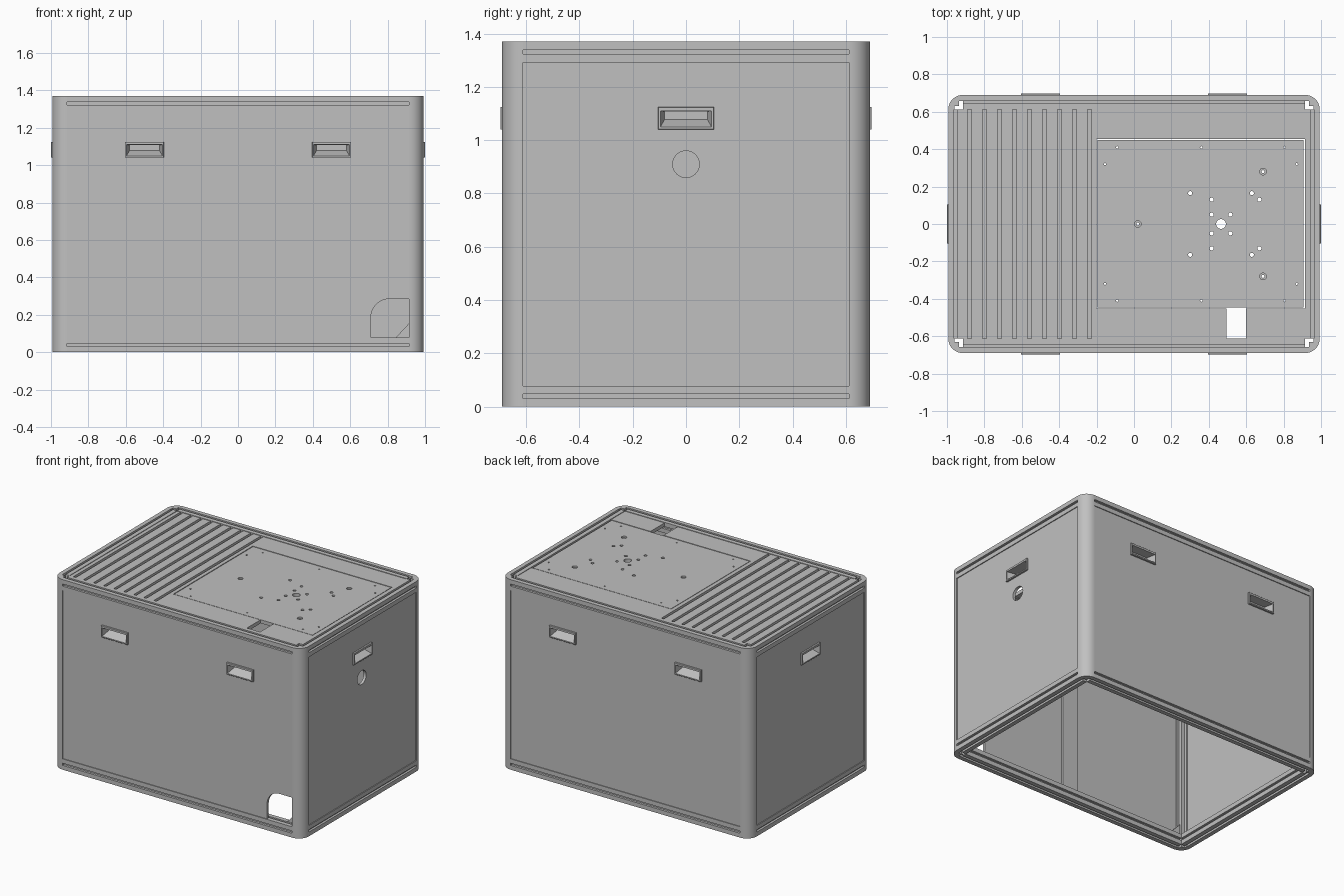
import bpy, bmesh, math
from mathutils import Matrix, Vector

cube = bpy.data.objects.get("Cube")
if cube:
    bpy.data.objects.remove(cube, do_unlink=True)

X, Y, H = 0.993, 0.69, 1.37      # outer half sizes and height
S = 0.078                        # rail and post section
XI, YI = X - S, Y - S            # inner edges of the frame
INSET, THICK = 0.006, 0.02       # panel setback and thickness

grey = bpy.data.materials.new("light_grey_metal")
grey.use_nodes = True
grey.diffuse_color = (0.53, 0.53, 0.53, 1)
grey.node_tree.nodes["Principled BSDF"].inputs["Base Color"].default_value = (0.53, 0.53, 0.53, 1)


def finish(name, bm):
    bmesh.ops.recalc_face_normals(bm, faces=bm.faces[:])
    me = bpy.data.meshes.new(name)
    bm.to_mesh(me)
    bm.free()
    me.materials.append(grey)
    ob = bpy.data.objects.new(name, me)
    bpy.context.collection.objects.link(ob)
    return ob


def prisms(name, polys, axis, lo, hi):
    """Extrude flat outlines along an axis."""
    place = {"x": lambda a, b, t: (t, a, b),
             "y": lambda a, b, t: (a, t, b),
             "z": lambda a, b, t: (a, b, t)}[axis]
    bm = bmesh.new()
    for pts in polys:
        rings = [[bm.verts.new(place(a, b, t)) for a, b in pts] for t in (lo, hi)]
        for ring in rings:
            bm.faces.new(ring)
        skin(bm, rings)
    return finish(name, bm)


def skin(bm, rings):
    for r, s in zip(rings, rings[1:]):
        n = len(r)
        for i in range(n):
            bm.faces.new((r[i], r[(i + 1) % n], s[(i + 1) % n], s[i]))


def rect(a0, a1, b0, b1):
    return [(a0, b0), (a1, b0), (a1, b1), (a0, b1)]


def circle(cx, cy, r, n=20):
    return [(cx + r * math.cos(math.tau * i / n), cy + r * math.sin(math.tau * i / n))
            for i in range(n)]


def cut(ob, cutter):
    mod = ob.modifiers.new("cut", "BOOLEAN")
    mod.object, mod.solver = cutter, "EXACT"
    bpy.ops.object.select_all(action="DESELECT")
    bpy.context.view_layer.objects.active = ob
    ob.select_set(True)
    bpy.ops.object.modifier_apply(modifier=mod.name)
    bpy.data.objects.remove(cutter, do_unlink=True)


def smooth(ob):
    bpy.ops.object.select_all(action="DESELECT")
    bpy.context.view_layer.objects.active = ob
    ob.select_set(True)
    bpy.ops.object.shade_smooth_by_angle(angle=math.radians(30))


def slotted_square(ca, cb):
    """Square section with a groove in the middle of each side."""
    h, w, d = S / 2, 0.008, 0.016
    side = [(-h, -h), (-w, -h), (-w, -h + d), (w, -h + d), (w, -h)]
    pts = []
    for k in range(4):
        rot = Matrix.Rotation(k * math.pi / 2, 2)
        pts += [rot @ Vector(p) for p in side]
    return [(ca + p.x, cb + p.y) for p in pts]


# Corner posts with a rounded outer edge
for sx, xn in ((-1, "right"), (1, "left")):
    for sy, yn in ((-1, "front"), (1, "back")):
        arc = [(XI + S * math.cos(a), YI + S * math.sin(a))
               for a in (math.pi / 2 * i / 12 for i in range(13))]
        inner = [(XI, YI + 0.045), (XI + 0.02, YI + 0.045), (XI + 0.02, YI + 0.02),
                 (XI + 0.045, YI + 0.02), (XI + 0.045, YI)]
        pts = [(sx * a, sy * b) for a, b in arc + inner]
        smooth(prisms(f"{yn}_{xn}_post", [pts], "z", 0, H))

# Grooved rails around the bottom and top
for z, zn in ((S / 2, "bottom"), (H - S / 2, "top")):
    for s, n in ((-1, "front"), (1, "back")):
        prisms(f"{zn}_{n}_rail", [slotted_square(s * (Y - S / 2), z)], "x", -XI, XI)
    for s, n in ((-1, "right"), (1, "left")):
        prisms(f"{zn}_{n}_rail", [slotted_square(s * (X - S / 2), z)], "y", -YI, YI)

# Triangular brackets in the bottom corners
for s in (-1, 1):
    for t, n in ((-1, "front"), (1, "back")):
        tri = [(s * XI, 0.08), (s * (XI - 0.07), 0.08), (s * XI, 0.155)]
        y = t * (Y - 0.055)
        prisms(f"{n}_bracket", [tri], "y", y - 0.008, y + 0.008)


# Recessed grip, made facing the front and turned to its wall
def handle(name, matrix):
    shape = [(0.085, 1.07, 1.118, -0.066), (0.1, 1.045, 1.117, -0.01),
             (0.105, 1.04, 1.125, -0.01), (0.105, 1.04, 1.125, 0.005),
             (0.103, 1.042, 1.123, 0.007), (0.096, 1.05, 1.11, 0.007),
             (0.08, 1.078, 1.108, -0.06)]
    bm = bmesh.new()
    rings = [[bm.verts.new(matrix @ Vector((a, -d, b))) for a, b in rect(-w, w, z0, z1)]
             for w, z0, z1, d in shape]
    skin(bm, rings)
    bm.faces.new(rings[0])
    bm.faces.new(rings[-1])
    finish(name, bm)


# Wall panels with handle openings
for name, axis, sign, half, off, grips in (
        ("front", "y", -1, XI, Y, (-0.5, 0.5)), ("back", "y", 1, XI, Y, (-0.5, 0.5)),
        ("right", "x", -1, YI, X, (0,)), ("left", "x", 1, YI, X, (0,))):
    lo, hi = sorted((sign * (off - INSET), sign * (off - INSET - THICK)))
    panel = prisms(f"{name}_panel", [rect(-half, half, S, H - S)], axis, lo, hi)
    holes = [rect(g - 0.1, g + 0.1, 1.045, 1.117) for g in grips]
    if name == "left":
        holes.append(circle(0, 0.91, 0.05, 40))          # round cable port
    if name == "front":                                   # rounded corner opening
        holes.append([(0.93, 0.07), (0.93, 0.285)] +
                     [(0.81 - 0.1 * math.sin(a), 0.185 + 0.1 * math.cos(a))
                      for a in (math.pi / 2 * i / 10 for i in range(11))] + [(0.71, 0.07)])
    cut(panel, prisms("cutter", holes, axis, lo - 0.05, hi + 0.05))
    angle = {"front": 0, "left": 90, "back": 180, "right": 270}[name]
    for g in grips:
        handle(f"{name}_handle", Matrix.Rotation(math.radians(angle), 4, "Z")
               @ Matrix.Translation((g, -off, 0)))

# Inner upright stiffeners on the long walls
for s, n in ((-1, "front"), (1, "back")):
    a, b = sorted((s * (Y - 0.026), s * (Y - 0.045)))
    prisms(f"{n}_stiffener", [rect(-0.06, 0.06, a, b)], "z", S, H - S)

# Ribbed half of the top deck
TOP, LOW = H - 0.004, H - 0.03
EDGE = -0.2
profile = [(-XI, LOW), (-XI, TOP)]
for i in range(9):
    c = -0.879 + 0.0802 * i
    profile += [(c - 0.01, TOP), (c - 0.01, TOP - 0.018), (c + 0.01, TOP - 0.018), (c + 0.01, TOP)]
profile += [(EDGE, TOP), (EDGE, LOW)]
prisms("ribbed_deck", [profile], "y", -YI, YI)

# Plain deck strips in front of and behind the mounting plate
prisms("front_deck_strip", [rect(EDGE, 0.495, -YI, -0.452), rect(0.6, XI, -YI, -0.452)],
       "z", LOW, TOP)
prisms("back_deck_strip", [rect(EDGE, XI, 0.455, YI)], "z", LOW, TOP)

# Mounting plate with drilled holes
plate = prisms("mounting_plate", [rect(EDGE + 0.005, XI - 0.008, -0.447, 0.45)],
               "z", LOW, TOP - 0.001)
bolts = [(0.3, 0.165), (0.63, 0.165), (0.67, 0.13), (0.415, 0.13), (0.415, 0.05), (0.515, 0.05)]
rim = [(-0.155, 0.32), (-0.09, 0.41), (0.36, 0.41), (0.805, 0.41), (0.87, 0.32)]
sunk = [(0.02, 0), (0.69, 0.28), (0.69, -0.28)]
drill = [circle(0.465, 0, 0.026, 32)]
drill += [circle(x, s * y, 0.011) for x, y in bolts for s in (-1, 1)]
drill += [circle(x, s * y, 0.006, 12) for x, y in rim for s in (-1, 1)]
drill += [circle(x, y, 0.008, 16) for x, y in sunk]
cut(plate, prisms("cutter", drill, "z", LOW - 0.05, H + 0.05))
cut(plate, prisms("cutter", [circle(x, y, 0.018, 24) for x, y in sunk], "z", TOP - 0.012, H + 0.05))
